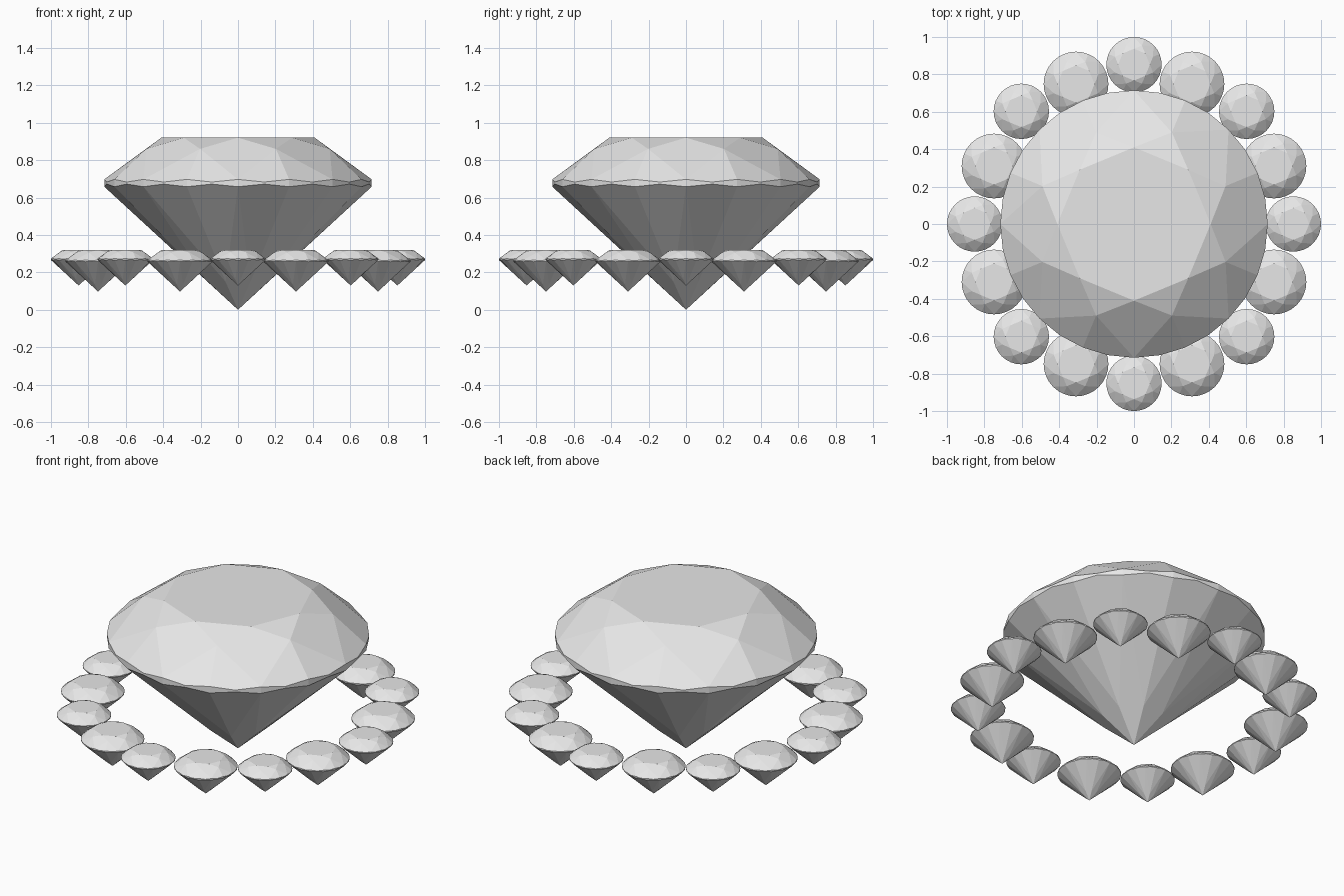
import bpy, bmesh, math

if "Cube" in bpy.data.objects:
    bpy.data.objects.remove(bpy.data.objects["Cube"])

stone = bpy.data.materials.new("pale_grey_stone")
stone.diffuse_color = (0.8, 0.8, 0.8, 1)
stone.use_nodes = True
stone.node_tree.nodes["Principled BSDF"].inputs["Base Color"].default_value = stone.diffuse_color


def brilliant_mesh(name):
    """Round brilliant cut: octagonal table, kite facets, scalloped girdle, pavilion."""
    bm = bmesh.new()

    def ring(n, r, z, turn=0.0):
        return [bm.verts.new((r * math.cos(2 * math.pi * (i + turn) / n),
                              r * math.sin(2 * math.pi * (i + turn) / n),
                              z(i) if callable(z) else z)) for i in range(n)]

    R = 0.715
    table = ring(8, 0.41, 0.92)
    star = ring(8, 0.53, 0.86, 0.5)
    upper = ring(32, R, lambda i: 0.683 if i % 2 else 0.697)
    lower = ring(32, R, lambda i: 0.672 if i % 2 else 0.658)
    waist = ring(8, 0.175, 0.15, 0.5)
    culet = bm.verts.new((0, 0, 0))

    face = bm.faces.new
    face(table)
    for i in range(8):
        j, g = (i + 1) % 8, 4 * i
        u = [upper[(g + k) % 32] for k in range(5)]
        l = [lower[(g + k) % 32] for k in range(5)]
        # crown: star facet, kite facet, upper girdle facets
        face((table[i], star[i], table[j]))
        face((table[i], star[i - 1], u[0], star[i]))
        face((star[i], u[0], u[1], u[2]))
        face((star[i], u[2], u[3], u[4]))
        # pavilion: kite facet and lower girdle facets
        face((culet, waist[i], l[0], waist[i - 1]))
        face((waist[i], l[2], l[1], l[0]))
        face((waist[i], l[4], l[3], l[2]))
    # girdle band
    for i in range(32):
        k = (i + 1) % 32
        face((lower[i], lower[k], upper[k], upper[i]))
    bmesh.ops.recalc_face_normals(bm, faces=bm.faces)
    mesh = bpy.data.meshes.new(name)
    bm.to_mesh(mesh)
    bm.free()
    mesh.materials.append(stone)
    return mesh


gem = brilliant_mesh("brilliant_cut")


def place(name, x, y, top, scale):
    ob = bpy.data.objects.new(name, gem)
    ob.location = (x, y, top - 0.92 * scale)
    ob.scale = (scale,) * 3
    bpy.context.collection.objects.link(ob)


# large centre stone
place("centre_stone", 0, 0, 0.92, 1.0)

# halo of alternating small and medium stones
for i in range(16):
    a = math.pi * i / 8
    medium = i % 2
    r = 0.81 if medium else 0.852
    s = 0.242 if medium else 0.207
    place("halo_stone_%02d" % (i + 1), r * math.cos(a), r * math.sin(a), 0.32, s)
